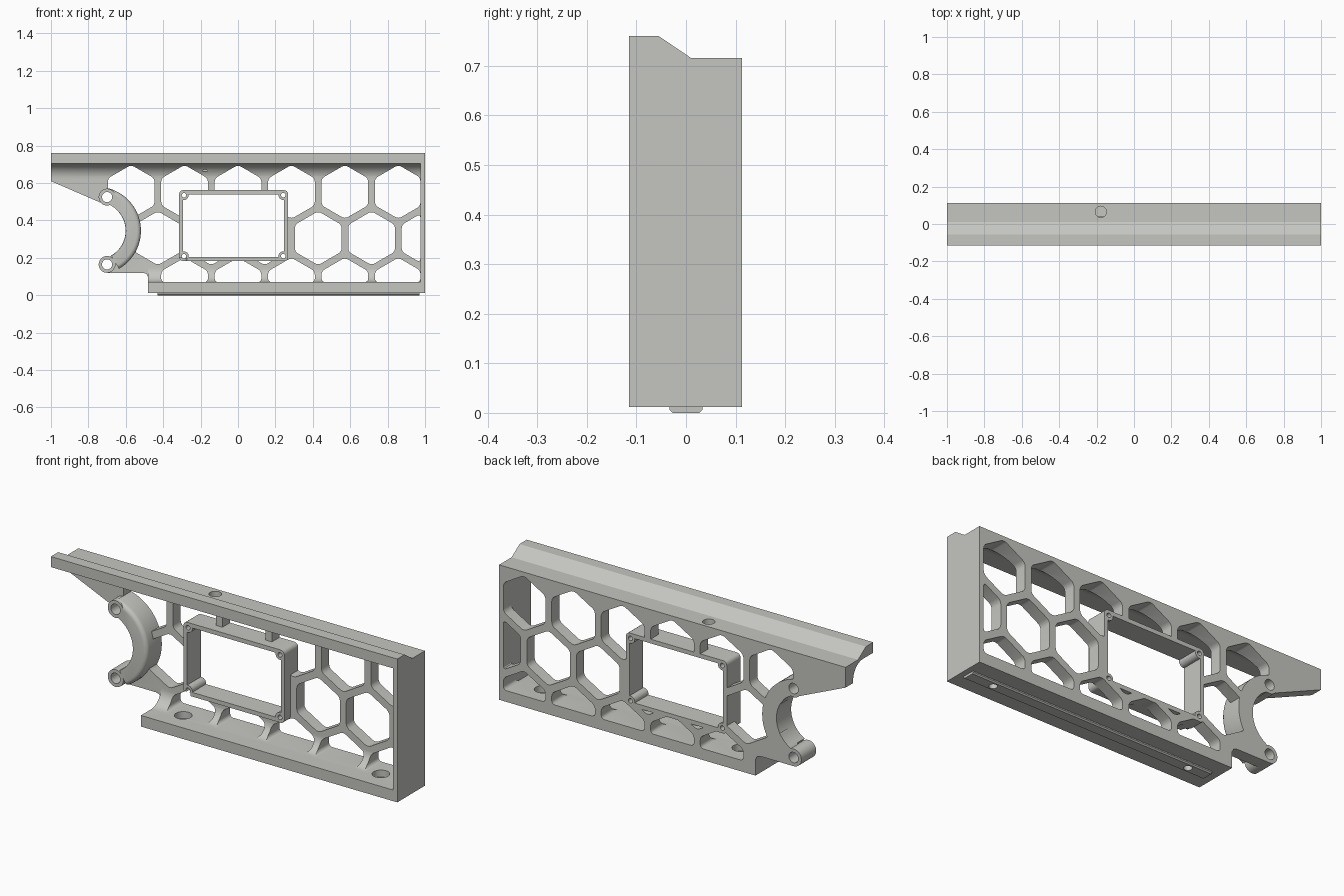
import bpy, bmesh, math
from mathutils import Vector

if "Cube" in bpy.data.objects:
    bpy.data.objects.remove(bpy.data.objects["Cube"])

BACK, WEB = 0.113, 0.05           # back plane and front of the lattice web
RC = (-0.754, 0.345)              # centre of the round cradle

grey = bpy.data.materials.new("warm_grey")
grey.diffuse_color = (0.56, 0.56, 0.53, 1)
grey.use_nodes = True
grey.node_tree.nodes["Principled BSDF"].inputs["Base Color"].default_value = grey.diffuse_color


def prism(name, pts, a, b, axis="y", rnd=0.0, pick=None):
    """Extrude a 2D outline: (x, z) along y, (y, z) along x or (x, y) along z."""
    place = {"y": lambda p, d: (p[0], d, p[1]),
             "x": lambda p, d: (d, p[0], p[1]),
             "z": lambda p, d: (p[0], p[1], d)}[axis]
    bm = bmesh.new()
    lo = [bm.verts.new(place(p, a)) for p in pts]
    hi = [bm.verts.new(place(p, b)) for p in pts]
    n = len(pts)
    bm.faces.new(lo)
    bm.faces.new(hi[::-1])
    for i in range(n):
        j = (i + 1) % n
        bm.faces.new((lo[j], lo[i], hi[i], hi[j]))
    bmesh.ops.recalc_face_normals(bm, faces=bm.faces)
    if rnd:
        k = "xyz".index(axis)
        pick = pick or (lambda e: abs(e.verts[0].co[k] - e.verts[1].co[k]) > 1e-5)
        bmesh.ops.bevel(bm, geom=[e for e in bm.edges if pick(e)], offset=rnd,
                        segments=4, profile=0.5, affect="EDGES", clamp_overlap=True)
    me = bpy.data.meshes.new(name)
    bm.to_mesh(me)
    bm.free()
    me.materials.append(grey)
    ob = bpy.data.objects.new(name, me)
    bpy.context.collection.objects.link(ob)
    return ob


def arc(c, r, a0, a1, n):
    return [(c[0] + r * math.cos(math.radians(a0 + (a1 - a0) * i / n)),
             c[1] + r * math.sin(math.radians(a0 + (a1 - a0) * i / n))) for i in range(n + 1)]


def circle(c, r, n=32):
    return arc(c, r, 0, 360, n)[:-1]


def rect(x0, z0, x1, z1):
    return [(x0, z0), (x1, z0), (x1, z1), (x0, z1)]


def clip(pts, k, lim, sign):
    """Keep the part of an outline where sign * (coordinate k - lim) <= 0."""
    out = []
    for p, q in zip(pts, pts[1:] + pts[:1]):
        dp, dq = sign * (p[k] - lim), sign * (q[k] - lim)
        if dp <= 0:
            out.append(p)
        if dp * dq < 0:
            t = dp / (dp - dq)
            out.append((p[0] + t * (q[0] - p[0]), p[1] + t * (q[1] - p[1])))
    return out


def combine(target, tool, op):
    bpy.context.view_layer.objects.active = target
    m = target.modifiers.new(op, "BOOLEAN")
    m.operation, m.solver, m.object = op, "EXACT", tool
    bpy.ops.object.modifier_apply(modifier=m.name)
    bpy.data.objects.remove(tool)


# Lattice web with the slanted arm on the left
body = prism("lattice_bracket", [
    (-1, 0.71), (-1, 0.61), (-0.70, 0.48), (-0.62, 0.42), (-0.62, 0.27), (-0.69, 0.2),
    (-0.7, 0.12), (-0.51, 0.12), (-0.49, 0.115), (-0.48, 0.095), (-0.48, 0.03),
    (0.99, 0.03), (0.99, 0.71)], WEB, BACK)


def add(*a, **k):
    combine(body, prism(*a, **k), "UNION")


def cut(*a, **k):
    combine(body, prism(*a, **k), "DIFFERENCE")


# Top rail with stepped top and coved underside
add("rail", [(-0.115, 0.76), (-0.055, 0.76), (0.01, 0.716), (BACK, 0.716), (BACK, 0.625)]
    + arc((WEB - 0.08, 0.625), 0.08, 0, 90, 10) + [(-0.115, 0.705)], -1, 1, "x")

# Floor with coved top, and the closed right end
add("floor", [(-0.115, 0.012), (BACK, 0.012), (BACK, 0.15)]
    + arc((WEB - 0.08, 0.15), 0.08, 0, -90, 10) + [(-0.115, 0.07)], -0.48, 1, "x")
add("end_wall", rect(-0.115, 0.012, BACK, 0.716), 0.975, 1, "x")

# Honeycomb openings, kept inside the border
PITCH = 2 / 7
R = 0.144
for cz, shift, ks in ((0.553, 0, range(-2, 4)), (0.305, 0.5, range(-2, 4)),
                      (0.057, 0, range(-1, 4))):
    for k in ks:
        hexa = arc(((k + shift) * PITCH, cz), R, 30, 330, 5)
        hexa = clip(clip(hexa, 0, 0.975, 1), 1, 0.0705, -1)
        cut("hex_cutter", hexa, -0.2, 0.2, rnd=0.018)
cut("left_hex_cutter", arc((-1.5 * PITCH, 0.305), R, 30, 330, 5), -0.2, 0.2, rnd=0.018)

# Round cradle: thick ring with a softened outer front edge, and two screw bosses
def outer_front(e):
    return all(v.co.y < 0 and abs(math.hypot(v.co.x - RC[0], v.co.z - RC[1]) - 0.235) < 1e-4
               for v in e.verts)

add("cradle_ring", arc(RC, 0.235, -60, 76, 32) + arc(RC, 0.154, 76, -60, 32),
    -0.01, BACK, rnd=0.022, pick=outer_front)
cut("cradle_cutter", circle(RC, 0.153, 64), -0.08, 0.2)
for z in (0.525, 0.165):
    add("boss", circle((-0.70, z), 0.045), -0.01, BACK)
for z in (0.525, 0.165):
    cut("boss_hole", circle((-0.70, z), 0.027), -0.2, 0.2)

# Rectangular module frame with corner screw posts
add("module_frame", rect(-0.315, 0.182, 0.268, 0.562), 0, BACK, rnd=0.022)
cut("module_opening", rect(-0.294, 0.204, 0.247, 0.54), -0.08, 0.2)
corners = [(x, z) for x in (-0.289, 0.242) for z in (0.209, 0.535)]
for c in corners:
    add("post", circle(c, 0.0255, 24), 0, BACK)
for c in corners:
    cut("post_hole", circle(c, 0.012, 16), -0.2, 0.2)

# Locating strip under the floor, with tapered lower edges
add("strip", [(-0.027, 0), (0.027, 0), (0.033, 0.006), (0.033, 0.03), (-0.033, 0.03),
              (-0.033, 0.006)], -0.43, 0.97, "x")

# Counterbored floor screws and the rail screw
for x in (-0.316, 0.825):
    cut("floor_screw", circle((x, 0), 0.02), -0.1, 0.2, "z")
    cut("floor_counterbore", circle((x, 0), 0.042), 0.035, 0.2, "z")
cut("rail_screw", circle((-0.177, 0.065), 0.03), 0.665, 0.9, "z")

# Keep creases crisp and curves smooth
bpy.ops.object.select_all(action="DESELECT")
body.select_set(True)
bpy.context.view_layer.objects.active = body
bpy.ops.object.shade_smooth_by_angle(angle=math.radians(30))
